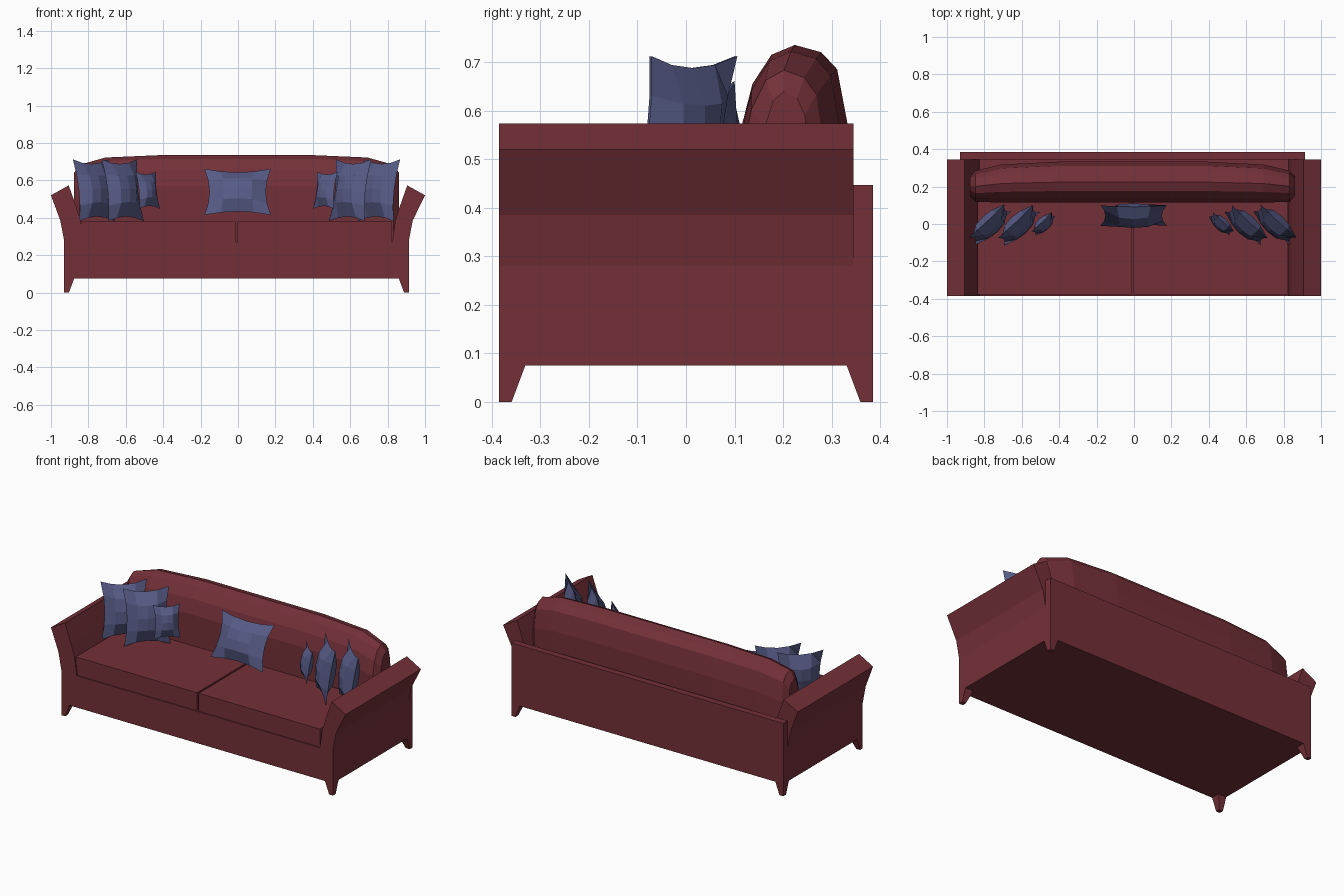
import bpy, bmesh, math
from mathutils import Vector, Matrix

if "Cube" in bpy.data.objects:
    bpy.data.objects.remove(bpy.data.objects["Cube"])

C = -0.008  # centre line of the frame, slightly off the arm centre


def material(name, rgb):
    m = bpy.data.materials.new(name)
    m.diffuse_color = (*rgb, 1)
    m.use_nodes = True
    m.node_tree.nodes["Principled BSDF"].inputs["Base Color"].default_value = m.diffuse_color
    return m


RED = material("burgundy fabric", (0.175, 0.030, 0.040))
BLUE = material("slate blue fabric", (0.095, 0.105, 0.240))


def finish(name, bm, mat):
    bmesh.ops.recalc_face_normals(bm, faces=bm.faces)
    me = bpy.data.meshes.new(name)
    bm.to_mesh(me)
    bm.free()
    me.materials.append(mat)
    ob = bpy.data.objects.new(name, me)
    bpy.context.collection.objects.link(ob)
    return ob


def loft(name, rings, mat):
    """Join rings of points and cap both ends."""
    bm = bmesh.new()
    vs = [[bm.verts.new(p) for p in r] for r in rings]
    n = len(vs[0])
    for a, b in zip(vs, vs[1:]):
        for i in range(n):
            j = (i + 1) % n
            bm.faces.new((a[i], a[j], b[j], b[i]))
    bm.faces.new(vs[0])
    bm.faces.new(vs[-1])
    return finish(name, bm, mat)


def rect(x0, x1, y0, y1, z):
    return [(x0, y0, z), (x1, y0, z), (x1, y1, z), (x0, y1, z)]


def box(name, x0, x1, y0, y1, z0, z1, mat=RED):
    return loft(name, [rect(x0, x1, y0, y1, z0), rect(x0, x1, y0, y1, z1)], mat)


# Base and back panel
box("base", C - 0.85, C + 0.85, -0.385, 0.35, 0.075, 0.27)
box("back_panel", C - 0.922, C + 0.922, 0.345, 0.385, 0.075, 0.447)

# Flared arms
for s, label in ((-1, "left"), (1, "right")):
    foot = 0.93 if s < 0 else 0.914
    prof = [(foot, 0.075), (foot, 0.28), (foot + 0.02, 0.385), (1.0, 0.52),
            (0.905, 0.573), (0.865, 0.46), (0.84, 0.38), (0.825, 0.27), (0.82, 0.075)]
    loft(label + "_arm", [[(s * x, y, z) for x, z in prof] for y in (-0.385, 0.345)], RED)
    # Tapered corner legs, vertical on the outer faces
    for t, end in ((-1, "front"), (1, "back")):
        rings = []
        for w, z in ((0.026, 0.0), (0.056, 0.08)):
            rings.append(rect(s * foot, s * (foot - w), t * 0.385, t * (0.385 - w), z))
        loft(f"{end}_{label}_leg", rings, RED)
    # Seat cushion, split at the centre
    xs = sorted((C + s * 0.006, C + s * 0.828))
    box(label + "_seat_cushion", xs[0], xs[1], -0.378, 0.14, 0.26, 0.38)

# Back bolster: rounded section lofted along x, shrinking at the ends
stations = [(0.868, 0.15, 0.255, 0.64), (0.84, 0.118, 0.285, 0.683), (0.70, 0.115, 0.318, 0.722),
            (0.40, 0.115, 0.333, 0.735)]
full = [(-h, a, b, z) for h, a, b, z in stations] + [(h, a, b, z) for h, a, b, z in reversed(stations)]
shape = [(0.0, 0.165), (0.1, 0.08), (0.28, 0.02), (0.5, 0.0), (0.75, 0.015), (0.9, 0.05), (1.0, 0.165)]
rings = []
for x, y0, y1, top in full:
    ring = [(C + x, y0, 0.265)]
    ring += [(C + x, y0 + f * (y1 - y0), top - d) for f, d in shape]
    ring.append((C + x, y1, 0.265))
    rings.append(ring)
loft("back_bolster", rings, RED)


# Throw pillows: pinched grid, puffed front and back
def pillow(name, centre, w, h, t, yaw, lean, n=4):
    bm = bmesh.new()
    for side in (-1, 1):
        g = []
        for i in range(n + 1):
            row = []
            for j in range(n + 1):
                u, v = 2 * i / n - 1, 2 * j / n - 1
                x = u * w / 2 * (1 - 0.15 * (1 - v * v))
                z = v * h / 2 * (1 - 0.15 * (1 - u * u))
                y = side * t / 2 * ((1 - u * u) * (1 - v * v)) ** 0.6
                row.append(bm.verts.new((x, y, z)))
            g.append(row)
        for i in range(n):
            for j in range(n):
                bm.faces.new((g[i][j], g[i + 1][j], g[i + 1][j + 1], g[i][j + 1]))
    bmesh.ops.remove_doubles(bm, verts=bm.verts, dist=1e-5)
    m = Matrix.Translation(Vector(centre)) @ Matrix.Rotation(yaw, 4, 'Z') @ Matrix.Rotation(-lean, 4, 'X')
    bm.transform(m)
    return finish(name, bm, BLUE)


pillow("centre_pillow", (C + 0.006, 0.045, 0.538), 0.355, 0.27, 0.11, 0, math.radians(24))
for s, label in ((-1, "left"), (1, "right")):
    yaw = -s * math.radians(43)
    lean = math.radians(9)
    pillow(label + "_outer_pillow", (C + s * 0.762, -0.002, 0.547), 0.26, 0.335, 0.11, yaw, lean)
    pillow(label + "_inner_pillow", (C + s * 0.608, -0.006, 0.547), 0.26, 0.335, 0.11, yaw, lean)
    pillow(label + "_small_pillow", (C + s * 0.475, 0.0, 0.547), 0.15, 0.20, 0.07, yaw, lean)
